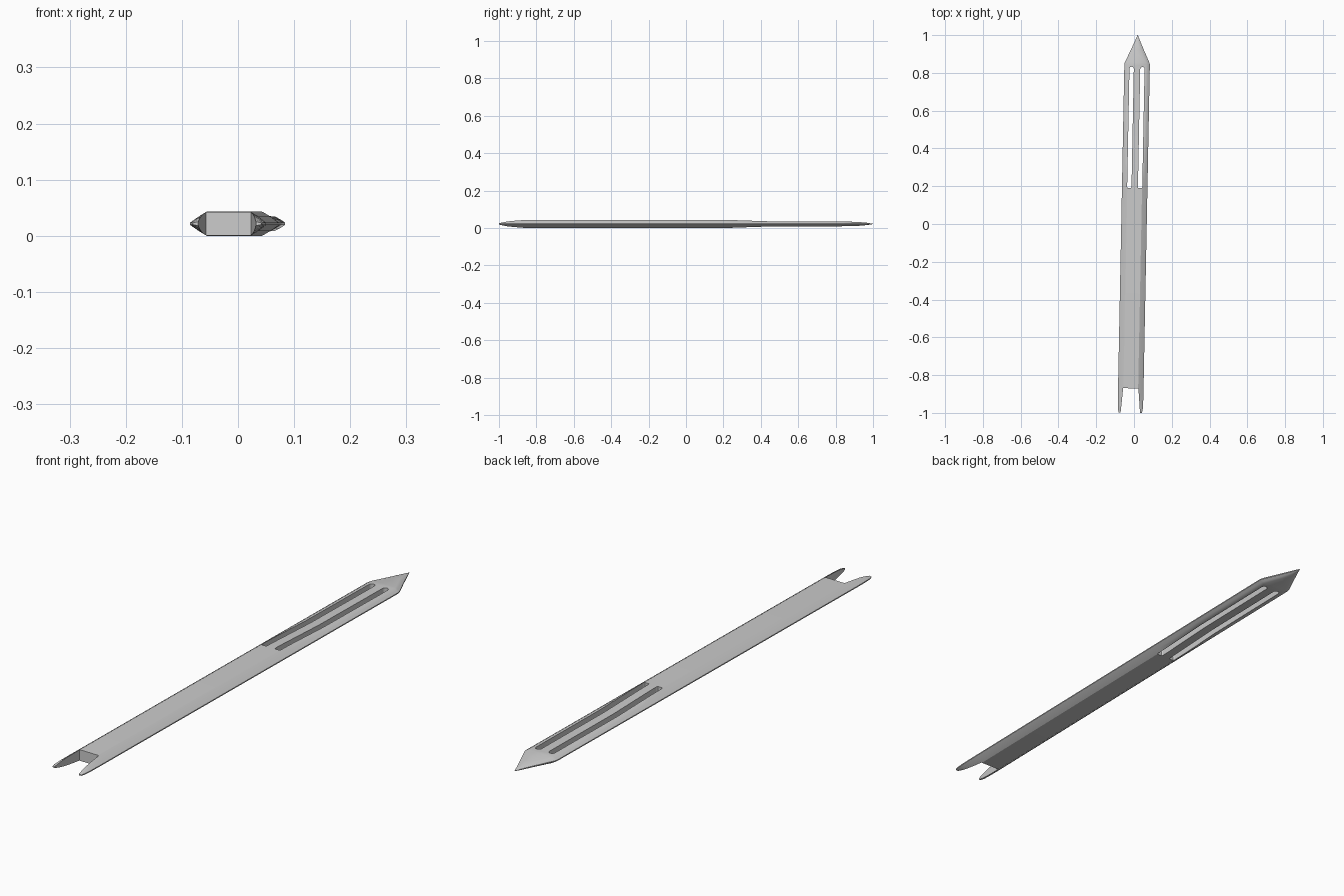
import bpy, bmesh, math
from mathutils import Matrix

if "Cube" in bpy.data.objects:
    bpy.data.objects.remove(bpy.data.objects["Cube"])

MID = 0.0215  # height of the mid plane


def make_object(name, bm):
    bmesh.ops.recalc_face_normals(bm, faces=bm.faces)
    mesh = bpy.data.meshes.new(name)
    bm.to_mesh(mesh)
    bm.free()
    obj = bpy.data.objects.new(name, mesh)
    bpy.context.collection.objects.link(obj)
    return obj


def loft(name, stations):
    """Blade-like bar; each station is y, half width, half thickness, flat half width."""
    bm = bmesh.new()
    rings = []
    for y, w, t, flat in stations:
        e = min(0.002, t * 0.5)
        m = (w + flat) / 2
        tm = e + (t - e) * 0.56
        top = [(w, e), (m, tm), (flat, t), (-flat, t), (-m, tm), (-w, e)]
        pts = top + [(-x, -z) for x, z in top]
        rings.append([bm.verts.new((x, y, MID + z)) for x, z in pts])
    for a, b in zip(rings, rings[1:]):
        for i in range(len(a)):
            j = (i + 1) % len(a)
            bm.faces.new((a[i], a[j], b[j], b[i]))
    bm.faces.new(rings[0])
    bm.faces.new(rings[-1])
    return make_object(name, bm)


def cut(target, outline):
    """Cut a vertical opening with the given plan outline through the target."""
    bm = bmesh.new()
    base = bm.faces.new([bm.verts.new((x, y, -0.1)) for x, y in outline])
    ext = bmesh.ops.extrude_face_region(bm, geom=[base])
    verts = [v for v in ext["geom"] if isinstance(v, bmesh.types.BMVert)]
    bmesh.ops.translate(bm, verts=verts, vec=(0, 0, 0.25))
    cutter = make_object("cutter", bm)
    cutter.hide_render = True
    mod = target.modifiers.new("opening", "BOOLEAN")
    mod.operation, mod.solver, mod.object = "DIFFERENCE", "EXACT", cutter
    bpy.context.view_layer.objects.active = target
    bpy.ops.object.modifier_apply(modifier=mod.name)
    bpy.data.objects.remove(cutter)


# Body: tapered prong end, thick shaft, thin head, pointed tip
needle = loft("netting_needle", [
    (-1.0, 0.061, 0.003, 0.054),
    (-0.985, 0.065, 0.007, 0.053),
    (-0.95, 0.067, 0.014, 0.046),
    (-0.91, 0.0675, 0.019, 0.041),
    (-0.86, 0.0675, 0.0215, 0.039),
    (0.22, 0.0675, 0.0215, 0.039),
    (0.32, 0.0675, 0.018, 0.042),
    (0.45, 0.0675, 0.0135, 0.048),
    (0.845, 0.0675, 0.0125, 0.05),
    (0.855, 0.065, 0.0125, 0.047),
    (0.92, 0.0355, 0.0105, 0.018),
    (0.965, 0.0155, 0.0065, 0.005),
    (1.0, 0.001, 0.001, 0.0003),
])

# Two long slots either side of the tongue, rounded towards the tip
for side in (-1, 1):
    c, r = side * 0.0285, 0.0115
    arc = [(c + r * math.cos(a), 0.821 + r * math.sin(a))
           for a in (math.pi * i / 8 for i in range(9))]
    cut(needle, [(c - r, 0.195), (c - r + 0.003, 0.19),
                 (c + r - 0.003, 0.19), (c + r, 0.195)] + arc)

# Fork notch between the two prongs
cut(needle, [(-0.0405, -0.87), (-0.05, -0.985), (-0.057, -1.05),
             (0.057, -1.05), (0.05, -0.985), (0.0405, -0.87)])

# The whole needle lies slightly askew
needle.data.transform(Matrix.Rotation(-0.0195, 4, "Z"))
needle.select_set(True)
bpy.context.view_layer.objects.active = needle
bpy.ops.object.shade_smooth_by_angle(angle=math.radians(30))
